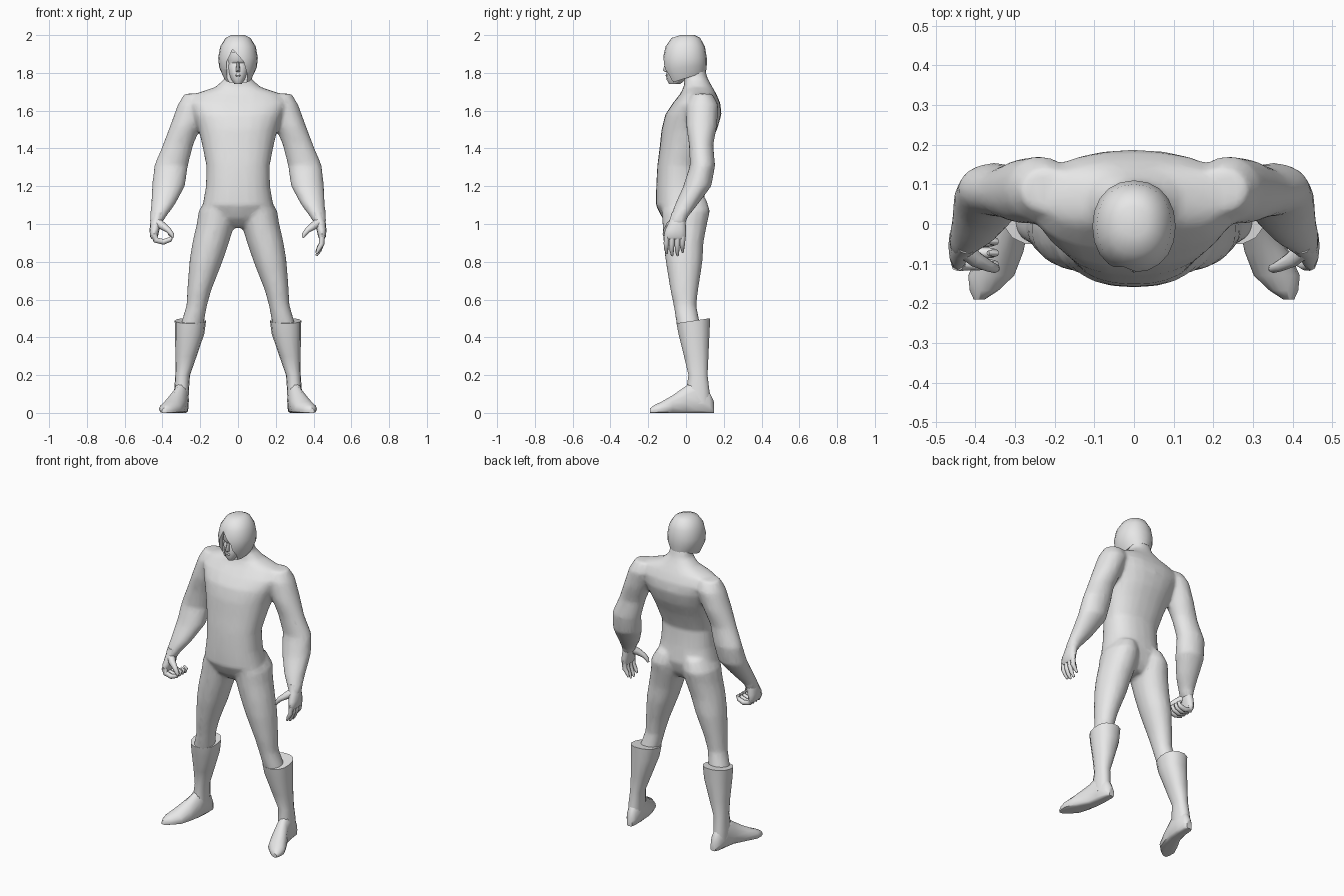
import bpy, bmesh, math
from mathutils import Vector

suit = bpy.data.materials.new("light_grey")
suit.diffuse_color = (0.8, 0.8, 0.8, 1)


def skin(bm, rings):
    """Bridge a list of point rings into a capped tube."""
    vs = [[bm.verts.new(p) for p in r] for r in rings]
    n = len(vs[0])
    for a, b in zip(vs, vs[1:]):
        for i in range(n):
            j = (i + 1) % n
            bm.faces.new((a[i], a[j], b[j], b[i]))
    bm.faces.new(vs[0])
    bm.faces.new(vs[-1])


def power(c, e):
    return math.copysign(abs(c) ** (2 / e), c)


def loft(bm, rows, s=1, n=16, e=2.3):
    """Level rings: (z, centre x, half width, front y, back y, optional tilt)."""
    rings = []
    for z, cx, rx, yf, yb, *tilt in rows:
        t = tilt[0] if tilt else 0
        ring = []
        for i in range(n):
            a = 2 * math.pi * i / n
            y = (yf + yb) / 2 + (yb - yf) / 2 * power(math.sin(a), e)
            ring.append((s * (cx + rx * power(math.cos(a), e)), y, z + t * y))
        rings.append(ring)
    skin(bm, rings)


def tube(bm, path, s=1, n=8):
    """Round tube through (x, y, z, radius) points."""
    pts = [Vector((s * p[0], p[1], p[2])) for p in path]
    rings = []
    for i, p in enumerate(pts):
        d = pts[min(i + 1, len(pts) - 1)] - pts[max(i - 1, 0)]
        u = d.cross(Vector((0, 1, 0.05))).normalized()
        v = d.cross(u).normalized()
        rings.append([p + path[i][3] * (u * math.cos(2 * math.pi * k / n) + v * math.sin(2 * math.pi * k / n))
                      for k in range(n)])
    skin(bm, rings)


def finish(name, bm, angle=50):
    bmesh.ops.recalc_face_normals(bm, faces=bm.faces)
    me = bpy.data.meshes.new(name)
    bm.to_mesh(me)
    bm.free()
    me.materials.append(suit)
    ob = bpy.data.objects.new(name, me)
    bpy.context.collection.objects.link(ob)
    smooth(ob, angle)
    return ob


def smooth(ob, angle):
    bpy.ops.object.select_all(action='DESELECT')
    ob.select_set(True)
    bpy.context.view_layer.objects.active = ob
    bpy.ops.object.shade_smooth_by_angle(angle=math.radians(angle))


# Body: torso, arms and legs fused into one skin
bm = bmesh.new()
loft(bm, [(0.98, 0, 0.04, -0.07, 0.05), (1.03, 0, 0.13, -0.125, 0.085), (1.10, 0, 0.187, -0.16, 0.105),
          (1.20, 0, 0.17, -0.158, 0.09), (1.31, 0, 0.168, -0.152, 0.08), (1.42, 0, 0.19, -0.138, 0.125),
          (1.50, 0, 0.21, -0.13, 0.165), (1.58, 0, 0.24, -0.11, 0.188), (1.64, 0, 0.265, -0.07, 0.182),
          (1.69, 0, 0.225, -0.03, 0.16), (1.725, 0, 0.12, -0.012, 0.14), (1.77, 0, 0.07, -0.01, 0.115),
          (1.86, 0, 0.06, -0.03, 0.09)], n=24)
for s in (-1, 1):
    loft(bm, [(1.69, 0.22, 0.065, 0.03, 0.14), (1.63, 0.235, 0.085, 0.0, 0.172), (1.52, 0.277, 0.083, 0.0, 0.165),
              (1.42, 0.317, 0.081, 0.015, 0.145), (1.31, 0.354, 0.09, 0.02, 0.155), (1.20, 0.368, 0.088, -0.015, 0.135),
              (1.10, 0.398, 0.063, -0.06, 0.06), (1.03, 0.427, 0.04, -0.085, 0.005), (1.0, 0.435, 0.032, -0.09, 0.0)],
         s, e=2)
    loft(bm, [(1.14, 0.095, 0.07, -0.12, 0.105), (1.07, 0.11, 0.098, -0.13, 0.128), (1.0, 0.118, 0.101, -0.125, 0.112),
              (0.9, 0.145, 0.097, -0.118, 0.093), (0.8, 0.17, 0.088, -0.108, 0.088), (0.65, 0.205, 0.064, -0.083, 0.065),
              (0.57, 0.218, 0.055, -0.066, 0.055), (0.44, 0.25, 0.062, -0.045, 0.08)], s, e=2.1)
body = finish("body", bm)
m = body.modifiers.new("fuse", 'REMESH')
m.mode = 'VOXEL'
m.voxel_size = 0.011
m = body.modifiers.new("soften", 'SMOOTH')
m.factor, m.iterations = 0.5, 8
m = body.modifiers.new("simplify", 'DECIMATE')
m.ratio = 0.25
for name in ("fuse", "soften", "simplify"):
    bpy.ops.object.modifier_apply(modifier=name)
if not body.data.materials:
    body.data.materials.append(suit)
smooth(body, 60)

for s, side in ((-1, "right"), (1, "left")):
    # Boot shaft with a slanted cuff
    bm = bmesh.new()
    loft(bm, [(0.482, 0.252, 0.083, -0.052, 0.13, 0.15), (0.42, 0.256, 0.078, -0.042, 0.126),
              (0.3, 0.275, 0.056, -0.012, 0.12), (0.2, 0.293, 0.039, 0.012, 0.115),
              (0.12, 0.299, 0.039, 0.0, 0.125), (0.05, 0.3, 0.038, 0.0, 0.13)], s, n=14)
    finish(side + "_boot", bm)

    # Foot with a flat sole: (centre x, y, half width, height)
    bm = bmesh.new()
    rings = []
    for x, y, w, h in ((0.293, 0.148, 0.018, 0.06), (0.296, 0.125, 0.033, 0.11), (0.3, 0.06, 0.04, 0.19),
                       (0.308, 0.0, 0.044, 0.145), (0.335, -0.07, 0.056, 0.095), (0.36, -0.13, 0.058, 0.06),
                       (0.378, -0.168, 0.036, 0.042), (0.39, -0.19, 0.014, 0.025)):
        rings.append([(s * (x + w * math.cos(a)), y, max(0, h * (0.35 + 0.65 * math.sin(a))))
                      for a in [2 * math.pi * k / 14 for k in range(14)]])
    skin(bm, rings)
    finish(side + "_foot", bm)

    # Palm
    bm = bmesh.new()
    loft(bm, [(1.06, 0.42, 0.03, -0.075, 0.0), (1.01, 0.434, 0.03, -0.09, -0.002), (0.97, 0.442, 0.026, -0.11, 0.0),
              (0.935, 0.445, 0.021, -0.118, 0.0), (0.92, 0.444, 0.014, -0.112, -0.005)], s, n=12)
    finish(side + "_palm", bm)

    # Fingers: relaxed on the left hand, curled on the right
    bm = bmesh.new()
    for y, drop in ((-0.102, 0.012), (-0.073, 0.0), (-0.044, 0.0), (-0.017, 0.018)):
        if s > 0:
            tube(bm, [(0.445, y, 0.94, 0.015), (0.443, y - 0.002, 0.895, 0.014),
                      (0.43, y - 0.003, 0.86 + drop, 0.012), (0.415, y, 0.832 + drop, 0.006)], s)
        else:
            tube(bm, [(0.445, y, 0.945, 0.017), (0.435, y, 0.915, 0.016), (0.395, y, 0.905, 0.015),
                      (0.36, y, 0.918, 0.013), (0.35, y, 0.935, 0.01), (0.368, y, 0.948, 0.006)], s)
    finish(side + "_fingers", bm)

    # Thumb
    bm = bmesh.new()
    tube(bm, [(0.43, -0.06, 1.01, 0.026), (0.40, -0.088, 0.99, 0.021), (0.368, -0.105, 0.967, 0.015),
              (0.35, -0.112, 0.945, 0.012), (0.343, -0.112, 0.928, 0.006)], s)
    finish(side + "_thumb", bm)

# Hood of hair with an off-centre pointed face opening
bm = bmesh.new()
loft(bm, [(2.0, 0, 0.035, -0.03, 0.045), (1.985, 0, 0.066, -0.076, 0.075), (1.94, 0, 0.094, -0.108, 0.1),
          (1.88, 0, 0.105, -0.122, 0.11), (1.83, 0, 0.1, -0.12, 0.11, 0.1), (1.772, 0, 0.074, -0.088, 0.106, 0.32)],
     n=20, e=2.15)
hood = finish("hair", bm)
bm = bmesh.new()
skin(bm, [[(-0.028, y, 1.925), (-0.06, y, 1.86), (-0.058, y, 1.70), (0.046, y, 1.70), (0.05, y, 1.79), (0.03, y, 1.86)]
          for y in (-0.2, -0.07)])
cutter = finish("face_cutter", bm)
cutter.hide_render = True
m = hood.modifiers.new("opening", 'BOOLEAN')
m.object, m.operation, m.solver = cutter, 'DIFFERENCE', 'EXACT'
bpy.context.view_layer.objects.active = hood
bpy.ops.object.modifier_apply(modifier="opening")
bpy.data.objects.remove(cutter)
smooth(hood, 40)

# Face with jaw, cheeks and brow
bm = bmesh.new()
loft(bm, [(1.742, 0, 0.02, -0.09, -0.03), (1.765, 0, 0.038, -0.103, 0.0), (1.80, 0, 0.052, -0.103, 0.02),
          (1.835, 0, 0.058, -0.1, 0.02), (1.852, 0, 0.058, -0.093, 0.02), (1.866, 0, 0.058, -0.106, 0.02),
          (1.91, 0, 0.055, -0.1, 0.02)], n=16, e=2.2)
finish("face", bm)

# Nose and lips
bm = bmesh.new()
loft(bm, [(1.806, 0, 0.011, -0.112, -0.08), (1.813, 0, 0.012, -0.123, -0.08), (1.858, 0, 0.006, -0.108, -0.08)], n=8)
finish("nose", bm)
bm = bmesh.new()
loft(bm, [(1.78, 0, 0.012, -0.104, -0.08), (1.786, 0, 0.018, -0.108, -0.08), (1.793, 0, 0.012, -0.105, -0.08)], n=8)
finish("lips", bm)
